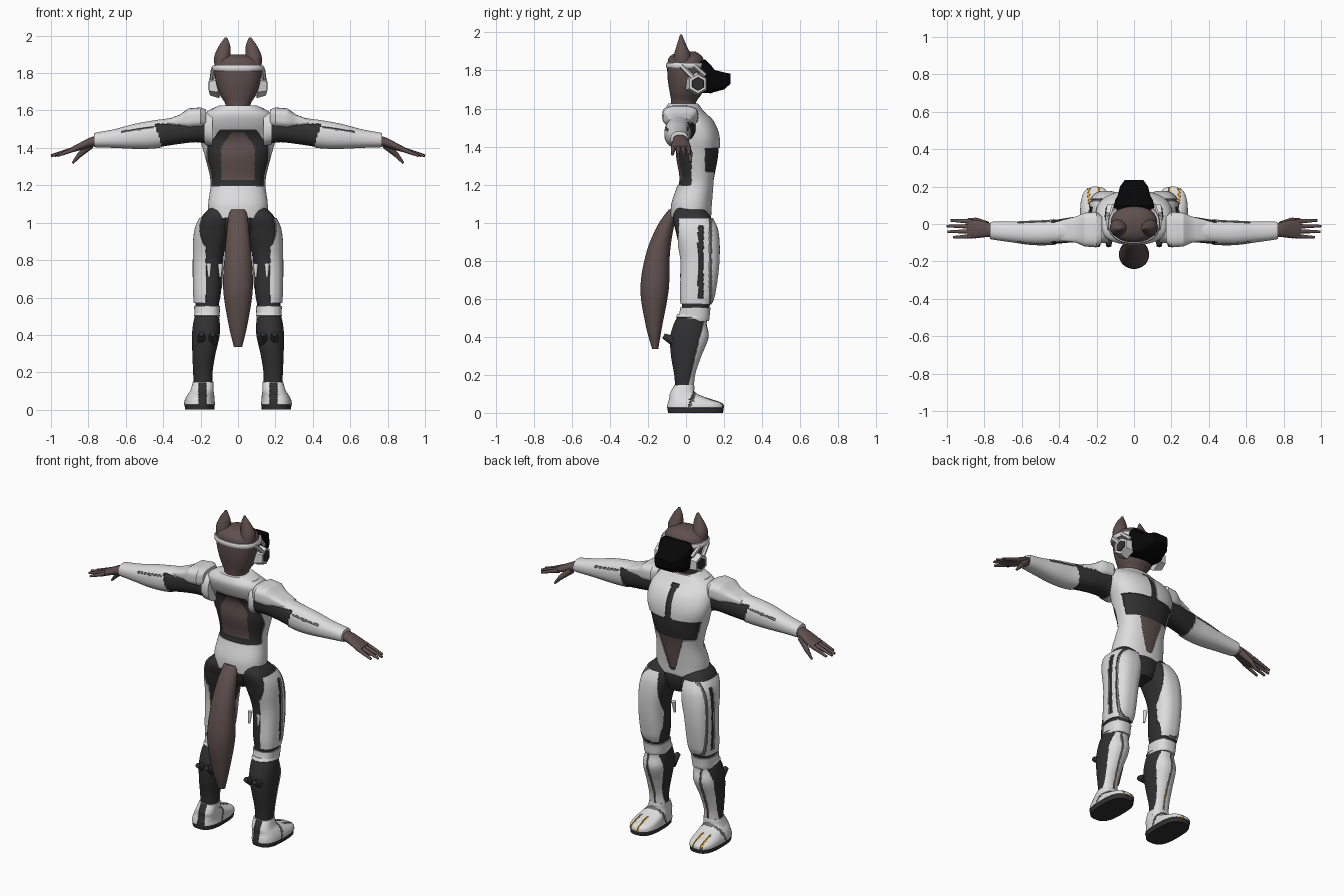
import bpy, bmesh, math
from mathutils import Vector

if "Cube" in bpy.data.objects:
    bpy.data.objects.remove(bpy.data.objects["Cube"], do_unlink=True)

PALETTE = {
    "white_armour": (.72, .72, .72), "dark_suit": (.03, .03, .03),
    "brown_fur": (.115, .08, .075), "black_mask": (.002, .002, .002),
    "grey_trim": (.22, .22, .22), "orange_glow": (.85, .4, .03),
}
WHITE, DARK, FUR, BLACK, TRIM, ORANGE = range(len(PALETTE))
MATERIALS = []
for label, rgb in PALETTE.items():
    mat = bpy.data.materials.new(label)
    mat.use_nodes = True
    mat.diffuse_color = (*rgb, 1)
    shader = mat.node_tree.nodes["Principled BSDF"]
    shader.inputs["Base Color"].default_value = (*rgb, 1)
    shader.inputs["Roughness"].default_value = .7
    MATERIALS.append(mat)

PLACE = {
    "X": lambda t, a, b: (t, a, b),
    "Y": lambda t, a, b: (a, t, b),
    "Z": lambda t, a, b: (a, b, t),
}


def finish(name, bm, mirror=False, angle=40):
    """Turn a bmesh into a shaded object, mirrored to the right if asked."""
    mesh = bpy.data.meshes.new(name)
    bm.to_mesh(mesh)
    bm.free()
    for mat in MATERIALS:
        mesh.materials.append(mat)
    for poly in mesh.polygons:
        poly.use_smooth = True
    mesh.set_sharp_from_angle(angle=math.radians(angle))
    obj = bpy.data.objects.new(name, mesh)
    bpy.context.collection.objects.link(obj)
    if mirror:
        mod = obj.modifiers.new("mirror", "MIRROR")
        mod.use_mirror_merge = False
    return obj


def blend(secs, smooth, grain):
    """Rows between the given sections, eased through them when smooth."""
    def slope(i, k):
        lo, hi = secs[max(i - 1, 0)], secs[min(i + 1, len(secs) - 1)]
        return (hi[k] - lo[k]) / (hi[0] - lo[0])
    rows = []
    for i in range(len(secs) - 1):
        p, q = secs[i], secs[i + 1]
        gap = q[0] - p[0]
        steps = max(1, round(abs(gap) / grain))
        for j in range(steps):
            u = j / steps
            row = [p[0] + gap * u]
            for k in range(1, len(p)):
                v = p[k] + (q[k] - p[k]) * u
                if smooth:
                    w = u * u * (3 - 2 * u)
                    v = p[k] + (q[k] - p[k]) * w
                    v += gap * (u * (1 - u) ** 2 * slope(i, k) - u * u * (1 - u) * slope(i + 1, k))
                row.append(v)
            rows.append(row)
    return rows + [list(secs[-1])]


def loft(name, axis, secs, rule, square=2.3, around=96, grain=.008,
         smooth=True, mirror=False, raised=0, angle=40):
    """Skin sections (position, centre a, centre b, radius a, radius b)."""
    bm = bmesh.new()
    rings = []
    for t, a, b, ra, rb in blend(secs, smooth, grain):
        ring = []
        for i in range(around):
            th = math.tau * (i + .5) / around
            c, s = math.cos(th), math.sin(th)
            da = math.copysign(abs(c) ** (2 / square), c) * ra
            db = math.copysign(abs(s) ** (2 / square), s) * rb
            ring.append(bm.verts.new(PLACE[axis](t, a + da, b + db)))
        rings.append(ring)
    for r0, r1 in zip(rings, rings[1:]):
        for i in range(around):
            j = (i + 1) % around
            bm.faces.new((r0[i], r0[j], r1[j], r1[i]))
    bm.faces.new(rings[0])
    bm.faces.new(rings[-1])
    bmesh.ops.recalc_face_normals(bm, faces=bm.faces)
    for face in bm.faces:
        face.material_index = rule(*face.calc_center_median()) if callable(rule) else rule
    if raised:  # lift the armour plates and line their edges
        plates = [f for f in bm.faces if f.material_index == WHITE]
        rim = bmesh.ops.inset_region(bm, faces=plates, thickness=.001, depth=raised)
        for face in rim["faces"]:
            face.material_index = TRIM
    return finish(name, bm, mirror, angle)


def limb(name, start, end, r0, r1, colour, sides=10):
    """Tapered rod between two points, mirrored."""
    bm = bmesh.new()
    a, b = Vector(start), Vector(end)
    turn = (b - a).to_track_quat("Z", "Y").to_matrix().to_4x4()
    turn.translation = (a + b) / 2
    bmesh.ops.create_cone(bm, cap_ends=True, segments=sides, radius1=r0, radius2=r1,
                          depth=(b - a).length, matrix=turn)
    for face in bm.faces:
        face.material_index = colour
    return finish(name, bm, True)


# Colour rules for the parts
def torso_rule(x, y, z):
    w = abs(x)
    if y < .03:
        if 1.23 < z < 1.48 and w < min(.09, .035 + (1.48 - z) * .7):
            return FUR
        return DARK if 1.2 < z < 1.5 and w < min(.16, .09 + (1.5 - z) * .8) else WHITE
    if 1.27 < z < 1.39:
        return DARK if y > .1 else WHITE
    if z > 1.38:
        return DARK if w < .02 and z < 1.58 else WHITE
    return FUR if w < .015 + .3 * (z - 1.06) and z > 1.06 else WHITE


def arm_rule(x, y, z):
    if .18 < x < .42 + (z - 1.45) * .3 and z < 1.525:
        return DARK
    if abs(z - 1.5 + (x - .5) * .14) < .004 and .45 < x < .62:
        return TRIM
    return WHITE


def thigh_rule(x, y, z):
    if z < .555:
        return WHITE
    if z > 1.02 or z < .57:
        return DARK
    if x > .165 and .065 < y < .09 and .6 < z < .98:
        return DARK
    if abs(y - .125) < .005 and x > .15:
        return TRIM
    if y > .1:
        return WHITE if x > .085 + max(0, .7 - z) * .2 else DARK
    return WHITE if x > .17 and y > -.035 else DARK


def shin_rule(x, y, z):
    if z > .5:
        return WHITE
    if y < .01 + .24 * (z - .15):
        return DARK
    if abs(x - .182) < .005:
        return ORANGE if .17 < z < .25 else TRIM
    return WHITE


def foot_rule(x, y, z):
    if z < .026:
        return DARK
    if y < -.02 and abs(x - .19) < .02:
        return DARK
    if y > .1 and min(abs(x - .19), abs(x - .24)) < .005:
        return ORANGE
    return TRIM if abs(y - .01 - z * .3) < .005 else WHITE


# Body and legs
loft("torso", "Z", [(1.03, 0, .025, .152, .1), (1.1, 0, .03, .152, .1),
     (1.22, 0, .055, .14, .09), (1.35, 0, .058, .168, .11), (1.45, 0, .06, .195, .11),
     (1.53, 0, .025, .195, .115), (1.585, 0, -.01, .165, .095), (1.62, 0, -.015, .1, .075)],
     torso_rule, around=160, raised=.007)
loft("collar", "Z", [(1.57, 0, -.015, .15, .09), (1.61, 0, -.015, .14, .08),
     (1.622, 0, -.015, .11, .075)], WHITE, grain=.02)
loft("pelvis", "Z", [(.92, 0, .04, .07, .07), (.98, 0, .035, .12, .095),
     (1.07, 0, .025, .155, .105)], DARK, grain=.02)
loft("thigh", "Z", [(.49, .165, .04, .058, .075), (.555, .165, .05, .062, .072),
     (.62, .162, .06, .07, .085), (.8, .157, .073, .077, .095), (.95, .135, .055, .092, .108),
     (1.03, .11, .03, .085, .1), (1.08, .09, .02, .06, .07)],
     thigh_rule, square=2.6, around=140, mirror=True, raised=.008)
loft("shin", "Z", [(.11, .185, -.01, .05, .045), (.2, .188, -.01, .052, .052),
     (.3, .182, -.002, .062, .077), (.4, .172, .015, .074, .098), (.47, .168, .02, .07, .083),
     (.515, .165, .036, .06, .076)], shin_rule, around=140, mirror=True, raised=.006)
loft("foot", "Z", [(0, .205, .05, .078, .145), (.026, .205, .05, .08, .147),
     (.05, .205, .047, .077, .14), (.075, .2, .015, .07, .1), (.1, .193, -.015, .06, .068),
     (.145, .186, -.01, .053, .05)], foot_rule, square=2.8, around=160, grain=.005,
     mirror=True, raised=.003)
for dx in (-.03, .03):
    limb("calf_fin", (.165 + dx, -.05, .37), (.165 + dx, -.118, .405), .03, .014, DARK)
    limb("thigh_clip", (.125 + dx, -.025, .71), (.125 + dx, -.015, .78), .006, .014, WHITE)

# Tail
loft("tail", "Z", [(.335, 0, -.162, .022, .016), (.45, 0, -.168, .05, .042),
     (.65, 0, -.165, .08, .075), (.85, 0, -.145, .07, .062), (1.0, 0, -.1, .055, .042),
     (1.07, 0, -.06, .045, .03)], FUR, square=2.1, around=24, grain=.03)

# Arms and hands
loft("arm", "X", [(.14, -.02, 1.5, .075, .085), (.22, -.025, 1.505, .075, .075),
     (.32, -.03, 1.49, .068, .07), (.45, -.045, 1.472, .063, .07),
     (.55, -.047, 1.462, .06, .062), (.66, -.042, 1.45, .05, .045),
     (.765, -.035, 1.442, .042, .034)], arm_rule, mirror=True, raised=.005)
loft("shoulder_pad", "X", [(.17, -.03, 1.56, .07, .045), (.2, -.03, 1.562, .095, .054),
     (.265, -.03, 1.557, .09, .054), (.31, -.03, 1.545, .07, .033), (.39, -.035, 1.53, .055, .018)],
     WHITE, square=3.2, mirror=True, smooth=False, grain=.02, angle=25)
loft("palm", "X", [(.73, -.035, 1.442, .034, .027), (.79, -.03, 1.43, .04, .026),
     (.85, -.027, 1.405, .05, .02), (.89, -.027, 1.39, .046, .014)], FUR,
     around=24, grain=.02, mirror=True)
for i, tip in enumerate((.965, .995, 1, .98)):
    y = -.065 + i * .026
    limb("finger", (.865, y, 1.397), (tip, y - .006 + i * .004, 1.358), .0135, .007, FUR)
limb("thumb", (.79, -.005, 1.415), (.85, .022, 1.36), .022, .014, FUR)
limb("thumb_tip", (.845, .02, 1.365), (.885, .026, 1.318), .014, .006, FUR)

# Head, ears and helmet
loft("head", "Z", [(1.56, 0, -.015, .068, .065), (1.635, 0, -.012, .068, .066),
     (1.68, 0, 0, .095, .085), (1.75, 0, .002, .118, .098), (1.83, 0, 0, .126, .098),
     (1.875, 0, 0, .105, .085), (1.9, 0, .005, .05, .045)], FUR, around=40, grain=.015)
loft("ear", "Z", [(1.84, .083, -.02, .044, .05), (1.89, .084, -.02, .043, .042),
     (1.945, .072, -.024, .031, .021), (1.99, .064, -.026, .006, .005)], FUR,
     square=2, around=20, grain=.015, mirror=True)
loft("helmet_band", "Z", [(1.812, 0, .002, .134, .104), (1.818, 0, .002, .139, .108),
     (1.834, 0, .002, .139, .108), (1.84, 0, .002, .134, .104)], WHITE, smooth=False)
loft("face_mask", "Y", [(.05, 0, 1.765, .1, .08), (.1, 0, 1.77, .108, .088),
     (.13, 0, 1.755, .1, .075), (.15, 0, 1.745, .088, .058), (.2, 0, 1.745, .075, .045),
     (.235, 0, 1.757, .05, .026)], BLACK, square=5, around=32, smooth=False, grain=.05)
limb("cheek_frame", (.1, .055, 1.73), (.15, .062, 1.73), .064, .05, WHITE, sides=6)
limb("cheek_cup", (.14, .062, 1.73), (.154, .064, 1.73), .04, .034, DARK, sides=6)
limb("cheek_strap", (.132, -.025, 1.825), (.14, .035, 1.765), .013, .013, WHITE, sides=6)
limb("brow_strap", (.125, .045, 1.825), (.108, .1, 1.775), .012, .012, WHITE, sides=6)
